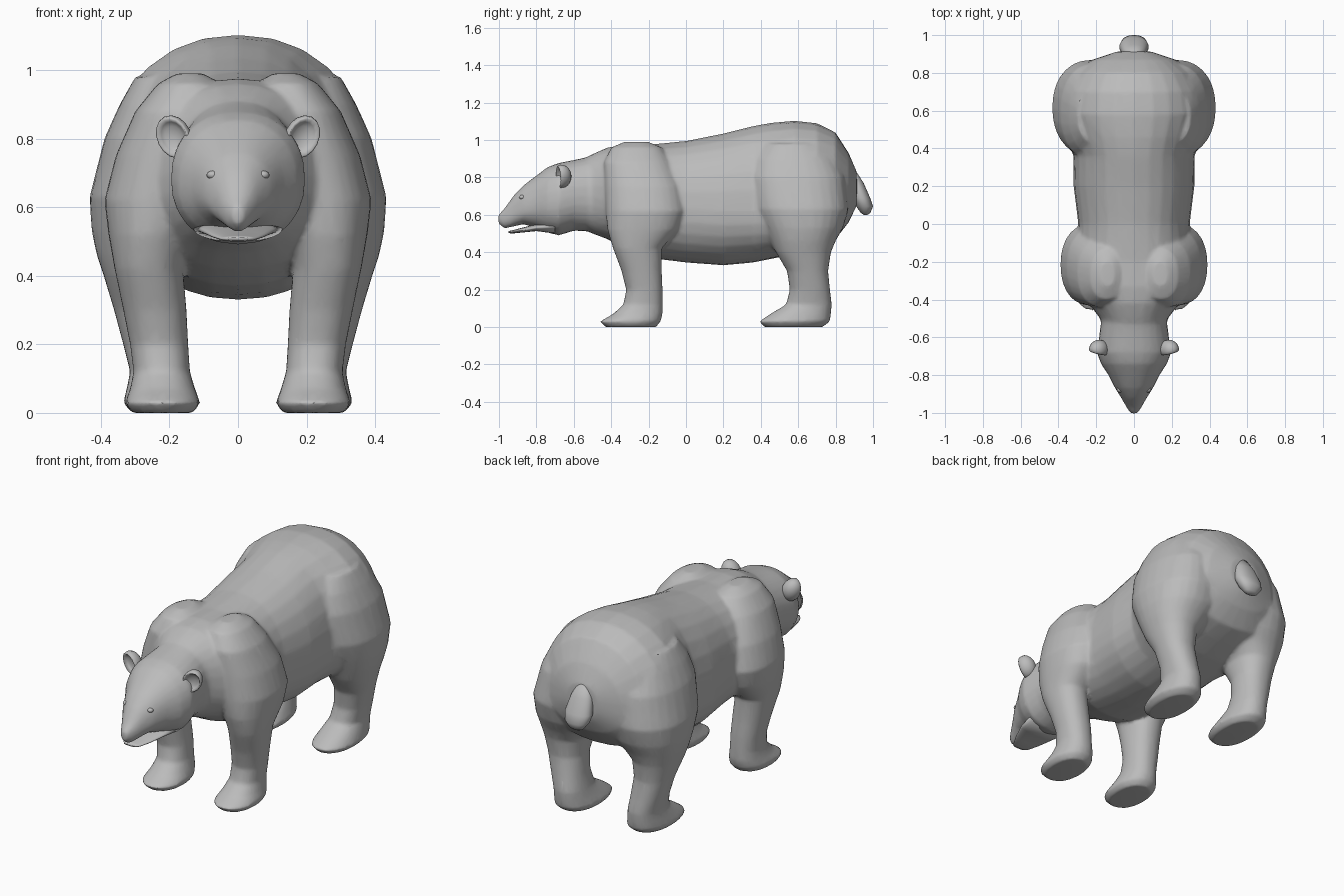
import bpy, bmesh, math
from mathutils import Matrix, Vector

SEG = 28
fur = bpy.data.materials.new("grey_fur")
fur.diffuse_color = (0.5, 0.5, 0.5, 1)


def unit_ring(n=2.2):
    """Slightly squared circle."""
    for i in range(SEG):
        a = 2 * math.pi * i / SEG
        c, s = math.cos(a), math.sin(a)
        yield (math.copysign(abs(c) ** (2 / n), c),
               math.copysign(abs(s) ** (2 / n), s))


def loft(bm, rings):
    loops = [[bm.verts.new(p) for p in ring] for ring in rings]
    for a, b in zip(loops, loops[1:]):
        for i in range(SEG):
            j = (i + 1) % SEG
            bm.faces.new((a[i], a[j], b[j], b[i]))
    bm.faces.new(loops[0])
    bm.faces.new(loops[-1])


def loft_along_y(bm, rows):
    """rows: y, half width, bottom, widest height, top"""
    loft(bm, [[(w * c, y, m + s * ((t - m) if s > 0 else (m - b)))
               for c, s in unit_ring()] for y, w, b, m, t in rows])


def loft_along_z(bm, rows, side=1):
    """rows: z, inner x, outer x, front y, back y"""
    loft(bm, [[(side * ((x0 + x1) / 2 + c * (x1 - x0) / 2),
                (y0 + y1) / 2 + s * (y1 - y0) / 2, z)
               for c, s in unit_ring()] for z, x0, x1, y0, y1 in rows])


def finish(name, bm):
    bmesh.ops.recalc_face_normals(bm, faces=bm.faces)
    for f in bm.faces:
        f.smooth = True
    me = bpy.data.meshes.new(name)
    bm.to_mesh(me)
    bm.free()
    me.materials.append(fur)
    ob = bpy.data.objects.new(name, me)
    bpy.context.collection.objects.link(ob)
    return ob


# Body: torso, head and four legs fused into one skin
bm = bmesh.new()
loft_along_y(bm, [  # torso
    (-.60, .15, .54, .70, .87), (-.50, .18, .50, .70, .925),
    (-.42, .24, .47, .68, .96), (-.33, .29, .42, .66, .975),
    (-.20, .30, .37, .65, .975), (0, .295, .345, .63, .995),
    (.20, .32, .33, .62, 1.035), (.36, .32, .345, .62, 1.075),
    (.46, .36, .365, .62, 1.093), (.58, .405, .39, .63, 1.103),
    (.70, .385, .43, .64, 1.09), (.80, .32, .47, .66, 1.04),
    (.87, .22, .56, .70, .93), (.913, .09, .65, .74, .83)])
loft_along_y(bm, [  # head
    (-.48, .17, .51, .70, .92), (-.60, .185, .515, .70, .893),
    (-.68, .197, .49, .68, .878), (-.74, .175, .505, .665, .855),
    (-.80, .135, .53, .66, .81), (-.87, .10, .55, .635, .757),
    (-.92, .068, .538, .61, .705), (-.97, .04, .527, .585, .635),
    (-1.003, .018, .552, .58, .60)])
front_leg = [
    (.99, .10, .18, -.33, -.20), (.96, .05, .235, -.40, -.13),
    (.88, .05, .30, -.44, -.08), (.75, .06, .357, -.435, -.02),
    (.62, .08, .39, -.43, .0), (.52, .13, .378, -.42, -.04),
    (.42, .16, .36, -.39, -.13), (.30, .15, .335, -.345, -.13),
    (.20, .145, .315, -.32, -.125), (.12, .14, .305, -.335, -.125),
    (.07, .125, .315, -.39, -.125), (.03, .11, .33, -.46, -.135),
    (0, .13, .31, -.43, -.16)]
hind_leg = [
    (.98, .08, .30, .42, .72), (.90, .05, .345, .36, .80),
    (.80, .03, .39, .335, .85), (.63, .02, .433, .36, .87),
    (.53, .04, .427, .41, .84), (.46, .10, .412, .45, .80),
    (.40, .15, .392, .48, .775), (.30, .165, .362, .54, .76),
    (.20, .155, .335, .555, .77), (.12, .14, .315, .535, .78),
    (.07, .125, .325, .45, .775), (.03, .11, .335, .39, .77),
    (0, .13, .31, .42, .73)]
for side in (-1, 1):
    loft_along_z(bm, front_leg, side)
    loft_along_z(bm, hind_leg, side)
body = finish("body", bm)
skin = body.modifiers.new("fuse", 'REMESH')
skin.mode = 'VOXEL'
skin.voxel_size = 0.01
skin.use_smooth_shade = True
soft = body.modifiers.new("soften", 'SMOOTH')
soft.factor = 0.5
soft.iterations = 8
thin = body.modifiers.new("simplify", 'DECIMATE')
thin.ratio = 0.2

# Lower jaw, slightly open
bm = bmesh.new()
loft_along_y(bm, [(-.70, .13, .50, .54, .57), (-.80, .108, .513, .532, .55),
                  (-.88, .078, .505, .517, .53), (-.93, .052, .50, .508, .517),
                  (-.95, .035, .503, .508, .513)])
finish("lower_jaw", bm)

# Tail
bm = bmesh.new()
loft_along_z(bm, [(.84, -.025, .025, .87, .905), (.77, -.06, .06, .87, .95),
                  (.69, -.078, .078, .89, .985), (.645, -.068, .068, .91, 1.0),
                  (.61, -.04, .04, .935, .985), (.60, -.02, .02, .95, .97)])
finish("tail", bm)

for side, label in ((-1, "left"), (1, "right")):
    # Ear: rounded shell with its front face pushed in to make a cup
    bm = bmesh.new()
    bmesh.ops.create_uvsphere(bm, u_segments=16, v_segments=12, radius=1,
                              matrix=Matrix.Rotation(math.pi / 2, 4, 'X'))
    for v in bm.verts:
        if v.co.y < -0.3:
            v.co.y = -0.6 - v.co.y * 0.75 if v.co.y < -0.6 else -0.35
    place = (Matrix.Translation(Vector((side * .186, -.665, .805)))
             @ Matrix.Rotation(side * .45, 4, 'Y')
             @ Matrix.Rotation(side * .3, 4, 'Z')
             @ Matrix.Diagonal((.05, .052, .066, 1)))
    bmesh.ops.transform(bm, matrix=place, verts=bm.verts)
    finish(label + "_ear", bm)

    # Eye: small ball with a lid ring around it
    bm = bmesh.new()
    bmesh.ops.create_uvsphere(
        bm, u_segments=12, v_segments=8, radius=.016,
        matrix=Matrix.Translation(Vector((side * .073, -.876, .694)))
        @ Matrix.Diagonal((1.15, 1, .8, 1)))
    finish(label + "_eye", bm)
